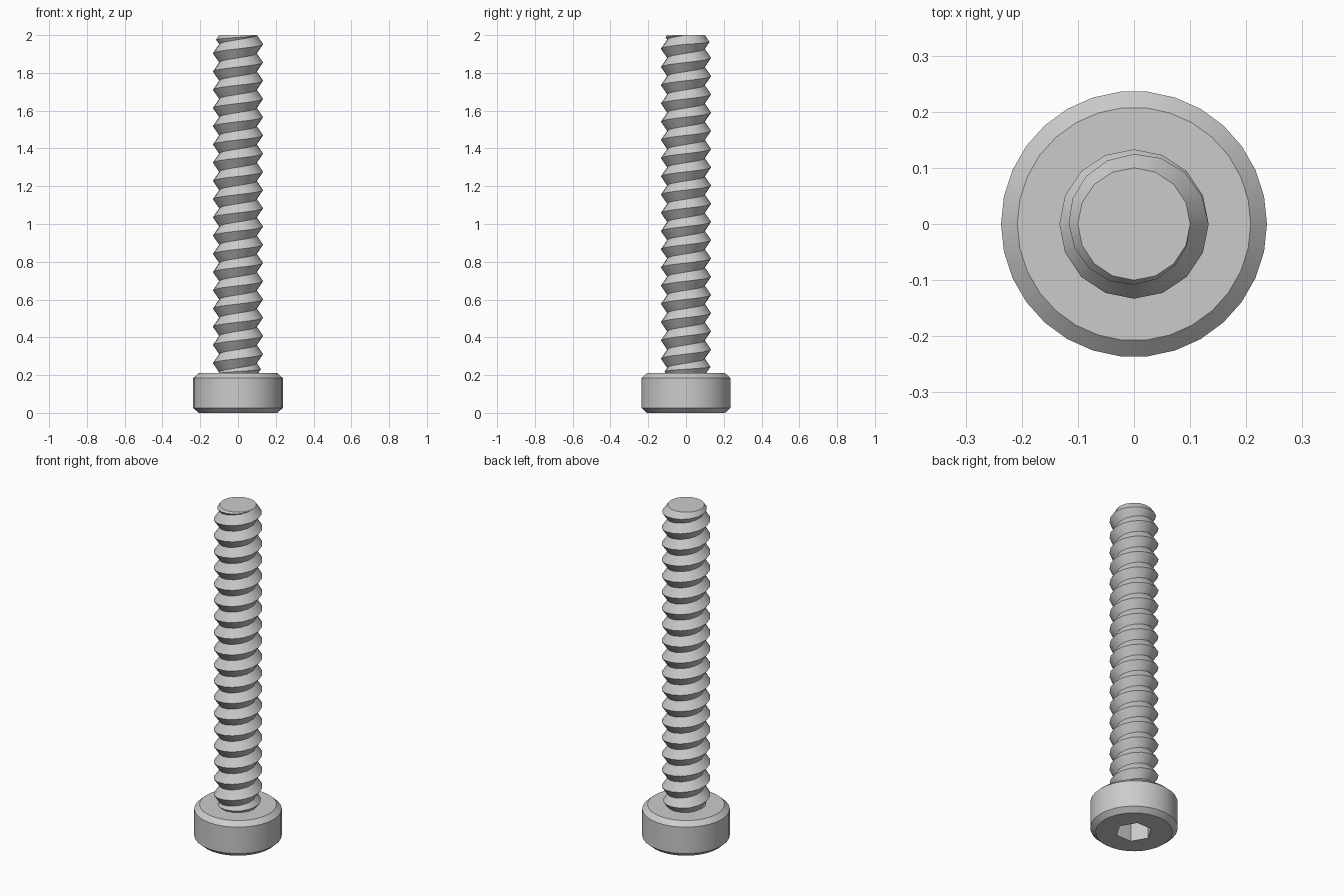
import bpy, bmesh
from math import cos, sin, pi, radians

cube = bpy.data.objects.get("Cube")
if cube:
    bpy.data.objects.remove(cube)

HEAD_R, HEAD_RIM, HEAD_TOP, BEVEL = 0.237, 0.208, 0.21, 0.026
ROOT_R, CREST_R, TOP = 0.1, 0.133, 2.0
PITCH, STEPS = 0.0965, 16
SOCKET_R, SOCKET_DEPTH, SOCKET_TURN = 0.1, 0.12, 0

steel = bpy.data.materials.new("steel grey")
steel.use_nodes = True
GREY = (0.6, 0.6, 0.6, 1)
steel.diffuse_color = GREY
steel.node_tree.nodes["Principled BSDF"].inputs["Base Color"].default_value = GREY


def ring(bm, radius, z, sides, turn=0.0):
    return [bm.verts.new((radius * cos(turn + 2 * pi * i / sides),
                          radius * sin(turn + 2 * pi * i / sides), z))
            for i in range(sides)]


def bridge(bm, low, high):
    n = len(low)
    for i in range(n):
        j = (i + 1) % n
        bm.faces.new((low[i], low[j], high[j], high[i]))


def finish(bm, name):
    bmesh.ops.remove_doubles(bm, verts=bm.verts, dist=1e-5)
    bmesh.ops.recalc_face_normals(bm, faces=bm.faces)
    mesh = bpy.data.meshes.new(name)
    bm.to_mesh(mesh)
    bm.free()
    mesh.materials.append(steel)
    obj = bpy.data.objects.new(name, mesh)
    bpy.context.collection.objects.link(obj)
    bpy.ops.object.select_all(action='DESELECT')
    obj.select_set(True)
    bpy.context.view_layer.objects.active = obj
    bpy.ops.object.shade_smooth_by_angle(angle=radians(30))
    return obj


# Head: chamfered disc with a hexagonal socket sunk into its underside
bm = bmesh.new()
profile = [(HEAD_RIM, 0), (HEAD_R, BEVEL), (HEAD_R, HEAD_TOP - BEVEL), (HEAD_RIM, HEAD_TOP)]
rings = [ring(bm, r, z, 30) for r, z in profile]
for low, high in zip(rings, rings[1:]):
    bridge(bm, low, high)
bm.faces.new(rings[-1])
mouth = ring(bm, SOCKET_R, 0, 6, SOCKET_TURN)
floor = ring(bm, SOCKET_R, SOCKET_DEPTH, 6, SOCKET_TURN)
bridge(bm, mouth, floor)
bm.faces.new(floor)
for i in range(6):
    j = (i + 1) % 6
    rim = [rings[0][(5 * i + k) % 30] for k in range(6)]
    bm.faces.new([mouth[j], mouth[i]] + rim)
finish(bm, "head")

# Shank: helical V thread that runs out into a flat tip
bm = bmesh.new()
turns = int((TOP - HEAD_TOP) / PITCH) + 2
count = turns * STEPS
base = HEAD_TOP - 0.01


def root_z(i):
    return min(TOP, max(base, TOP + (i - count) * PITCH / STEPS))


def point(radius, z, i):
    a = 2 * pi * i / STEPS
    return bm.verts.new((radius * cos(a), radius * sin(a), z))


roots = [point(ROOT_R, root_z(i), i) for i in range(count + STEPS + 1)]
crests = []
for i in range(count + 1):
    low, high = root_z(i), root_z(i + STEPS)
    radius = ROOT_R + (CREST_R - ROOT_R) * (high - low) / PITCH
    crests.append(point(radius, (low + high) / 2, i))
for i in range(count):
    k = i + STEPS
    if roots[k + 1].co.z - roots[i].co.z < 1e-4:
        continue
    bm.faces.new((roots[i], roots[i + 1], crests[i + 1], crests[i]))
    bm.faces.new((crests[i], crests[i + 1], roots[k + 1], roots[k]))
bm.faces.new(roots[count:count + STEPS])
finish(bm, "threaded_shank")
